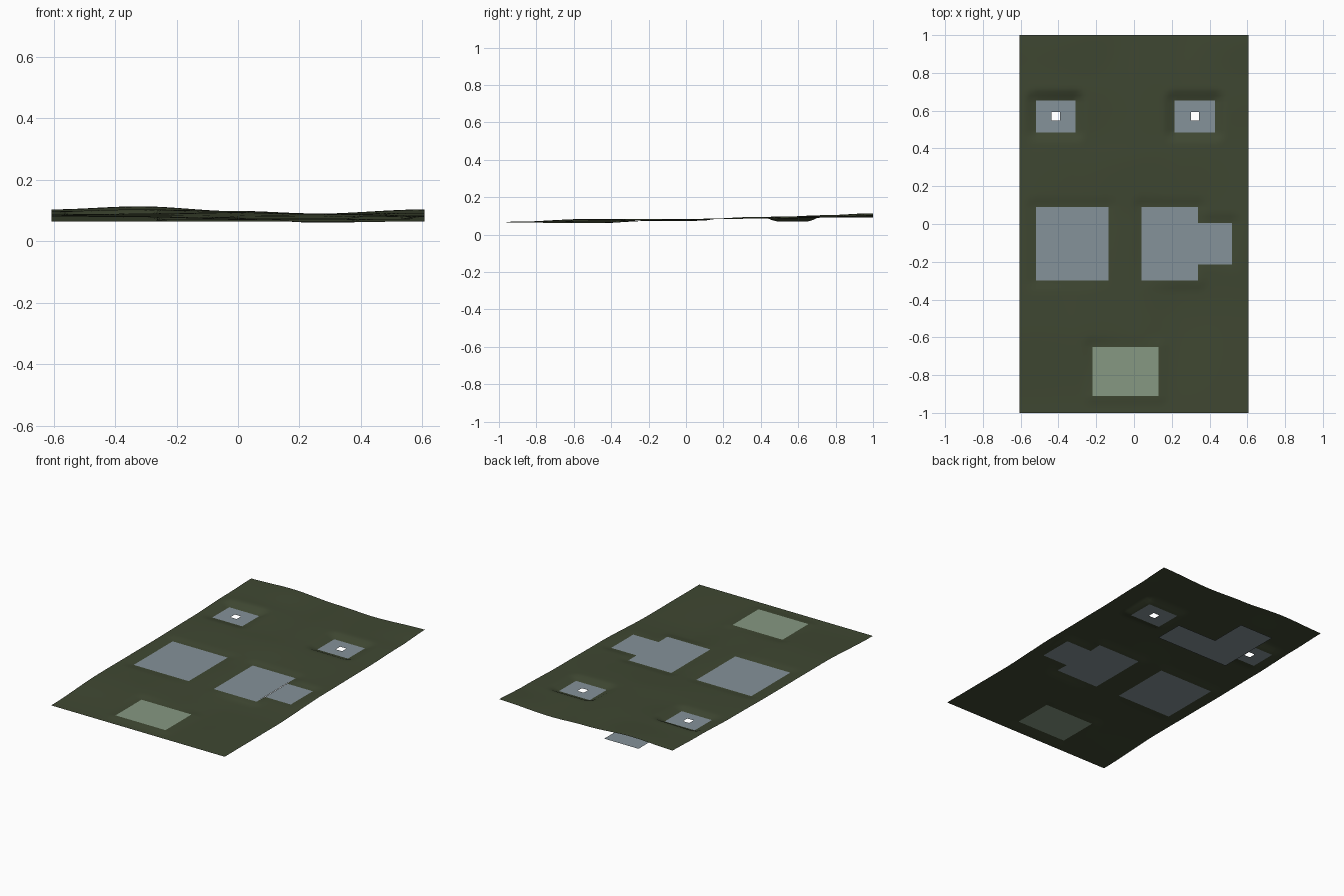
import bpy, bmesh, math

if "Cube" in bpy.data.objects:
    bpy.data.objects.remove(bpy.data.objects["Cube"])


def material(name, rgb):
    m = bpy.data.materials.new(name)
    m.diffuse_color = (*rgb, 1)
    m.use_nodes = True
    m.node_tree.nodes["Principled BSDF"].inputs["Base Color"].default_value = m.diffuse_color
    return m


GRASS = material("dark grass", (0.05, 0.064, 0.032))
STONE = material("blue grey stone", (0.235, 0.287, 0.319))
LAWN = material("pale green", (0.238, 0.314, 0.223))

# Level pads: name, x0, x1, y0, y1, height, material, has a square hole
PADS = [
    ("left_floor", -0.52, -0.135, -0.30, 0.09, 0.077, STONE, False),
    ("right_floor", 0.04, 0.34, -0.30, 0.09, 0.074, STONE, False),
    ("right_annex_floor", 0.34, 0.52, -0.215, 0.005, 0.072, STONE, False),
    ("front_lawn_pad", -0.22, 0.13, -0.91, -0.65, 0.071, LAWN, False),
    ("back_left_tower_floor", -0.52, -0.31, 0.485, 0.655, 0.077, STONE, True),
    ("back_right_tower_floor", 0.215, 0.43, 0.485, 0.655, 0.071, STONE, True),
]

# Broad hill heights on a coarse lattice
XS = [-0.607, -0.32, 0.0, 0.25, 0.607]
YS = [-1.0, -0.5, 0.0, 0.4, 0.75, 1.0]
HILLS = [
    [0.065, 0.065, 0.065, 0.065, 0.065],
    [0.084, 0.082, 0.074, 0.061, 0.065],
    [0.084, 0.081, 0.079, 0.079, 0.082],
    [0.088, 0.090, 0.095, 0.090, 0.085],
    [0.098, 0.104, 0.099, 0.091, 0.093],
    [0.104, 0.114, 0.098, 0.090, 0.104],
]


def smooth(t):
    t = max(0.0, min(1.0, t))
    return t * t * (3 - 2 * t)


def cell(knots, v):
    i = max(k for k in range(len(knots) - 1) if v >= knots[k] - 1e-6)
    return i, smooth((v - knots[i]) / (knots[i + 1] - knots[i]))


def height(x, y):
    i, u = cell(XS, x)
    j, v = cell(YS, y)
    low = HILLS[j][i] * (1 - u) + HILLS[j][i + 1] * u
    high = HILLS[j + 1][i] * (1 - u) + HILLS[j + 1][i + 1] * u
    z = low * (1 - v) + high * v
    # Ease the ground down to each pad
    for _, x0, x1, y0, y1, pz, _, _ in PADS:
        d = math.hypot(max(x0 - x, 0, x - x1), max(y0 - y, 0, y - y1))
        z = pz + (z - pz) * smooth(d / 0.06)
    return z


def grid_lines(lo, hi, step, extra):
    n = round((hi - lo) / step)
    lines = [lo + (hi - lo) * k / n for k in range(n + 1)]
    lines = [v for v in lines if all(abs(v - e) > 0.008 for e in extra)]
    return sorted(set(lines) | set(extra))


def grid_object(name, xs, ys, zfun, keep, mat):
    bm = bmesh.new()
    verts = [[bm.verts.new((x, y, zfun(x, y))) for x in xs] for y in ys]
    for j in range(len(ys) - 1):
        for i in range(len(xs) - 1):
            if keep((xs[i] + xs[i + 1]) / 2, (ys[j] + ys[j + 1]) / 2):
                bm.faces.new((verts[j][i], verts[j][i + 1],
                              verts[j + 1][i + 1], verts[j + 1][i]))
    bmesh.ops.delete(bm, geom=[v for v in bm.verts if not v.link_faces],
                     context='VERTS')
    me = bpy.data.meshes.new(name)
    bm.to_mesh(me)
    bm.free()
    me.materials.append(mat)
    ob = bpy.data.objects.new(name, me)
    bpy.context.collection.objects.link(ob)
    return ob


# Rolling ground with openings where the pads sit
def is_ground(x, y):
    return not any(p[1] < x < p[2] and p[3] < y < p[4] for p in PADS)


gx = grid_lines(-0.607, 0.607, 0.02, {v for p in PADS for v in p[1:3]})
gy = grid_lines(-1.0, 1.0, 0.02, {v for p in PADS for v in p[3:5]})
ground = grid_object("ground_surface", gx, gy, height, is_ground, GRASS)
for f in ground.data.polygons:
    f.use_smooth = True

# Flat pads, the two tower floors with a small square hole
for name, x0, x1, y0, y1, z, mat, hole in PADS:
    xs, ys = [x0, x1], [y0, y1]
    if hole:
        cx, cy, r = (x0 + x1) / 2, (y0 + y1) / 2, 0.022
        xs, ys = [x0, cx - r, cx + r, x1], [y0, cy - r, cy + r, y1]
    grid_object(name, xs, ys, lambda x, y: z,
                lambda x, y: not hole or abs(x - cx) > r or abs(y - cy) > r, mat)

# L-shaped cellar floor below the ground
grid_object("cellar_floor", [-0.305, -0.065, 0.215], [0.48, 0.67, 0.91],
            lambda x, y: 0.0, lambda x, y: x < -0.065 or y < 0.67, STONE)
